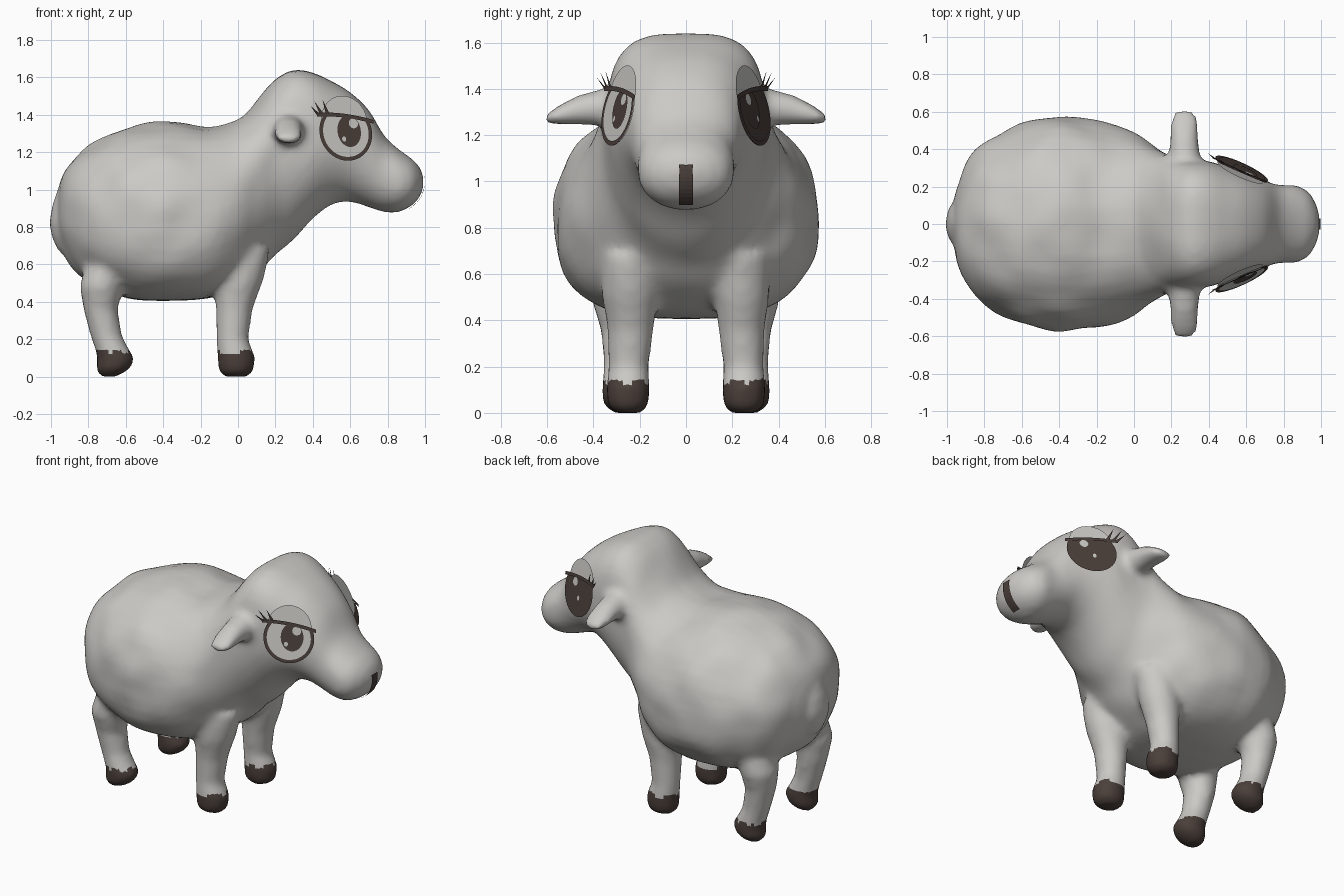
import bpy, bmesh, math
from mathutils import Vector, noise
from mathutils.bvhtree import BVHTree

cube = bpy.data.objects.get("Cube")
if cube:
    bpy.data.objects.remove(cube)


def material(name, color):
    m = bpy.data.materials.new(name)
    m.use_nodes = True
    m.diffuse_color = (*color, 1)
    m.node_tree.nodes["Principled BSDF"].inputs["Base Color"].default_value = (*color, 1)
    return m


WOOL = material("wool grey", (0.60, 0.59, 0.565))
HOOF = material("dark brown", (0.07, 0.05, 0.043))


def make_object(name, bm, *mats):
    mesh = bpy.data.meshes.new(name)
    bm.to_mesh(mesh)
    bm.free()
    obj = bpy.data.objects.new(name, mesh)
    bpy.context.collection.objects.link(obj)
    for m in mats:
        mesh.materials.append(m)
    return obj


def refine(rows, steps=3):
    """Smooth spline through rows of numbers."""
    out = []
    for i in range(len(rows) - 1):
        quad = list(zip(rows[max(i - 1, 0)], rows[i], rows[i + 1],
                        rows[min(i + 2, len(rows) - 1)]))
        for k in range(steps):
            t = k / steps
            out.append([b + t / 2 * (c - a + t * (2 * a - 5 * b + 4 * c - d
                        + t * (3 * (b - c) + d - a))) for a, b, c, d in quad])
    return out + [rows[-1]]


def loft(bm, sections, count=24):
    """Closed skin through (centre, half axis a, half axis b, power above, power below)."""
    rings = []
    for centre, a, b, *p in sections:
        ring = []
        for i in range(count):
            t = math.tau * i / count
            c, s = math.cos(t), math.sin(t)
            e = 2 / (p[0] if s > 0 else p[1]) if p else 1
            c, s = math.copysign(abs(c) ** e, c), math.copysign(abs(s) ** e, s)
            ring.append(bm.verts.new(Vector(centre) + Vector(a) * c + Vector(b) * s))
        rings.append(ring)
    for r, q in zip(rings, rings[1:]):
        for i in range(count):
            j = (i + 1) % count
            bm.faces.new((r[i], r[j], q[j], q[i]))
    bm.faces.new(rings[0])
    bm.faces.new(rings[-1])


# Body, neck and head: x, underside, top, half width, squareness above and below
torso = [
    (-0.97, 0.77, 0.95, 0.10, 2, 2), (-0.95, 0.69, 1.03, 0.20, 2, 2),
    (-0.90, 0.60, 1.13, 0.32, 2, 2.2), (-0.80, 0.51, 1.235, 0.435, 2, 2.5),
    (-0.60, 0.42, 1.33, 0.535, 2, 2.7), (-0.38, 0.405, 1.365, 0.575, 2, 2.8),
    (-0.15, 0.42, 1.34, 0.545, 2, 2.7), (0.0, 0.48, 1.375, 0.485, 2, 2.5),
    (0.1, 0.55, 1.48, 0.42, 2.1, 2.2), (0.2, 0.65, 1.59, 0.365, 2.7, 2),
    (0.3, 0.735, 1.64, 0.345, 3.3, 2), (0.4, 0.845, 1.625, 0.335, 3.1, 2),
    (0.5, 0.92, 1.58, 0.305, 2.7, 2), (0.6, 0.935, 1.52, 0.265, 2.6, 2),
    (0.7, 0.905, 1.425, 0.23, 2.4, 2.1), (0.78, 0.88, 1.29, 0.208, 2.2, 2.2),
    (0.86, 0.88, 1.215, 0.208, 2.2, 2.2), (0.93, 0.915, 1.165, 0.175, 2.2, 2.2),
    (0.975, 0.965, 1.115, 0.105, 2, 2), (0.99, 1.01, 1.075, 0.05, 2, 2),
]
bm = bmesh.new()
loft(bm, [((x, 0, (lo + hi) / 2), (0, w, 0), (0, 0, (hi - lo) / 2), above, below)
          for x, lo, hi, w, above, below in refine(torso)], 40)

# Tail
loft(bm, [((-0.935, 0, 0.83 + 0.18 * math.sin(t)), (0.073 * math.cos(t), 0, 0),
           (0, 0.13 * math.cos(t), 0)) for t in (-1.4, -1, -0.5, 0, 0.5, 1, 1.4)])

# Legs: x, y, z, half depth, half width
front_leg = [(-0.01, 0.25, 0.0, 0.06, 0.055), (-0.01, 0.25, 0.03, 0.098, 0.09),
             (-0.01, 0.25, 0.11, 0.1, 0.095), (-0.03, 0.248, 0.2, 0.085, 0.087),
             (-0.02, 0.24, 0.36, 0.098, 0.1), (0.0, 0.24, 0.5, 0.13, 0.12),
             (0.02, 0.24, 0.68, 0.15, 0.12)]
back_leg = [(-0.69, 0.27, 0.0, 0.045, 0.05), (-0.67, 0.27, 0.04, 0.092, 0.09),
            (-0.65, 0.27, 0.095, 0.102, 0.095), (-0.675, 0.27, 0.15, 0.09, 0.09),
            (-0.705, 0.27, 0.22, 0.085, 0.085), (-0.735, 0.27, 0.36, 0.092, 0.1),
            (-0.73, 0.28, 0.48, 0.115, 0.125), (-0.66, 0.26, 0.66, 0.14, 0.14)]
# Ears: y, z, half depth, half height
ear = [(0.24, 1.33, 0.12, 0.11), (0.36, 1.32, 0.085, 0.08), (0.46, 1.31, 0.074, 0.066),
       (0.54, 1.29, 0.074, 0.045), (0.59, 1.275, 0.064, 0.025), (0.615, 1.268, 0.04, 0.012)]
for side in (-1, 1):
    for leg in (front_leg, back_leg):
        loft(bm, [((x, side * y, z), (a, 0, 0), (0, b, 0)) for x, y, z, a, b in leg])
    loft(bm, [((0.27, side * y, z), (a, 0, 0), (0, 0, b)) for y, z, a, b in ear])
bmesh.ops.recalc_face_normals(bm, faces=bm.faces)

# Fuse the parts into one soft skin
skin = make_object("sheep_body", bm, WOOL, HOOF)
remesh = skin.modifiers.new("fuse", 'REMESH')
remesh.mode = 'VOXEL'
remesh.voxel_size = 0.022
smooth = skin.modifiers.new("soften", 'SMOOTH')
smooth.factor = 0.5
smooth.iterations = 6
fused = bpy.data.meshes.new_from_object(
    skin.evaluated_get(bpy.context.evaluated_depsgraph_get()))
skin.modifiers.clear()
skin.data = fused
fused.materials.clear()
for m in (WOOL, HOOF):
    fused.materials.append(m)

# Lumpy fleece on the trunk, dark hooves below
base = min(v.co.z for v in fused.vertices)
normals = [v.normal.copy() for v in fused.vertices]
for v, normal in zip(fused.vertices, normals):
    v.co.z -= base
    fade = min(1, max(0, (0.25 - v.co.x) * 4)) * min(1, max(0, (v.co.z - 0.4) * 5))
    v.co += normal * noise.noise(v.co * 5) * 0.016 * fade
for f in fused.polygons:
    f.material_index = int(f.center.z < 0.135 + 0.02 * noise.noise(f.center * 20))
    f.use_smooth = True

# Mouth: a narrow strip laid on the muzzle
bm = bmesh.new()
tree = BVHTree.FromPolygons([v.co for v in fused.vertices],
                            [f.vertices[:] for f in fused.polygons])
rows = []
for i in range(11):
    z = 0.905 + 0.0165 * i
    row = []
    for y in (-0.029, 0, 0.029):
        hit, normal, _, _ = tree.ray_cast(Vector((2, y, z)), Vector((-1, 0, 0)))
        if hit:
            row.append(bm.verts.new(hit + normal * 0.008))
    if len(row) == 3:
        rows.append(row)
for r, q in zip(rows, rows[1:]):
    for k in range(2):
        bm.faces.new((r[k], r[k + 1], q[k + 1], q[k]))
make_object("mouth", bm, HOOF)


def lid_line(s):
    return 0.07 - 0.12 * s - 0.5 * s * s


def ellipse(cs, ct, rs, rt, count=40):
    return [(cs + rs * math.cos(math.tau * i / count),
             ct + rt * math.sin(math.tau * i / count)) for i in range(count)]


def below_lid(points):
    return [(s, min(t, lid_line(s))) for s, t in points]


def strip(upper, lower):
    return [[upper[i], upper[i + 1], lower[i + 1], lower[i]] for i in range(len(upper) - 1)]


# Eyes: thin layered plates, mirrored to both sides of the head
for side, label in ((-1, "right"), (1, "left")):
    centre = Vector((0.572, 0.285, 1.322))
    along = Vector((0.28, -0.13, 0)).normalized()
    up = Vector((0, -0.22, 1))
    up = (up - along * up.dot(along)).normalized()
    out = up.cross(along)

    def plate(name, polygons, depth, mat, tip_lift=0):
        bm = bmesh.new()
        for poly in polygons:
            verts = []
            for k, (s, t) in enumerate(poly):
                lift = depth + (tip_lift if k == 2 else 0)
                p = centre + along * s + up * t + out * lift
                verts.append(bm.verts.new((p.x, side * p.y, p.z)))
            face = bm.faces.new(verts)
            face.normal_update()
            if face.normal.dot(Vector((out.x, side * out.y, out.z))) < 0:
                face.normal_flip()
        make_object(label + "_" + name, bm, mat)

    outer = below_lid(ellipse(0, -0.018, 0.154, 0.154))
    inner = below_lid(ellipse(0, -0.018, 0.134, 0.134))
    plate("eyelid", [ellipse(0, 0.045, 0.135, 0.138)], 0, WOOL)
    plate("eyeball", [outer], 0.004, WOOL if side < 0 else HOOF)
    plate("eye_rim", strip(outer + outer[:1], inner + inner[:1]), 0.008, HOOF)
    plate("iris", [below_lid(ellipse(0.02, -0.012, 0.069, 0.086))], 0.008, HOOF)
    plate("eye_highlights", [ellipse(0.047, 0.03, 0.027, 0.027, 20),
                             ellipse(-0.015, -0.055, 0.012, 0.015, 16)], 0.012, WOOL)
    span = [-0.165 + 0.33 * i / 16 for i in range(17)]
    plate("lid_edge", strip([(s, lid_line(s) + 0.012) for s in span],
                            [(s, lid_line(s) - 0.009) for s in span]), 0.014, HOOF)
    lashes = []
    for s, ds, dt in ((-0.155, -0.055, 0.045), (-0.135, -0.05, 0.07), (-0.1, -0.035, 0.075)):
        t = lid_line(s)
        lashes.append([(s - 0.011, t), (s + 0.014, t), (s + ds, t + dt)])
    plate("eyelashes", lashes, 0.013, HOOF, 0.025)
